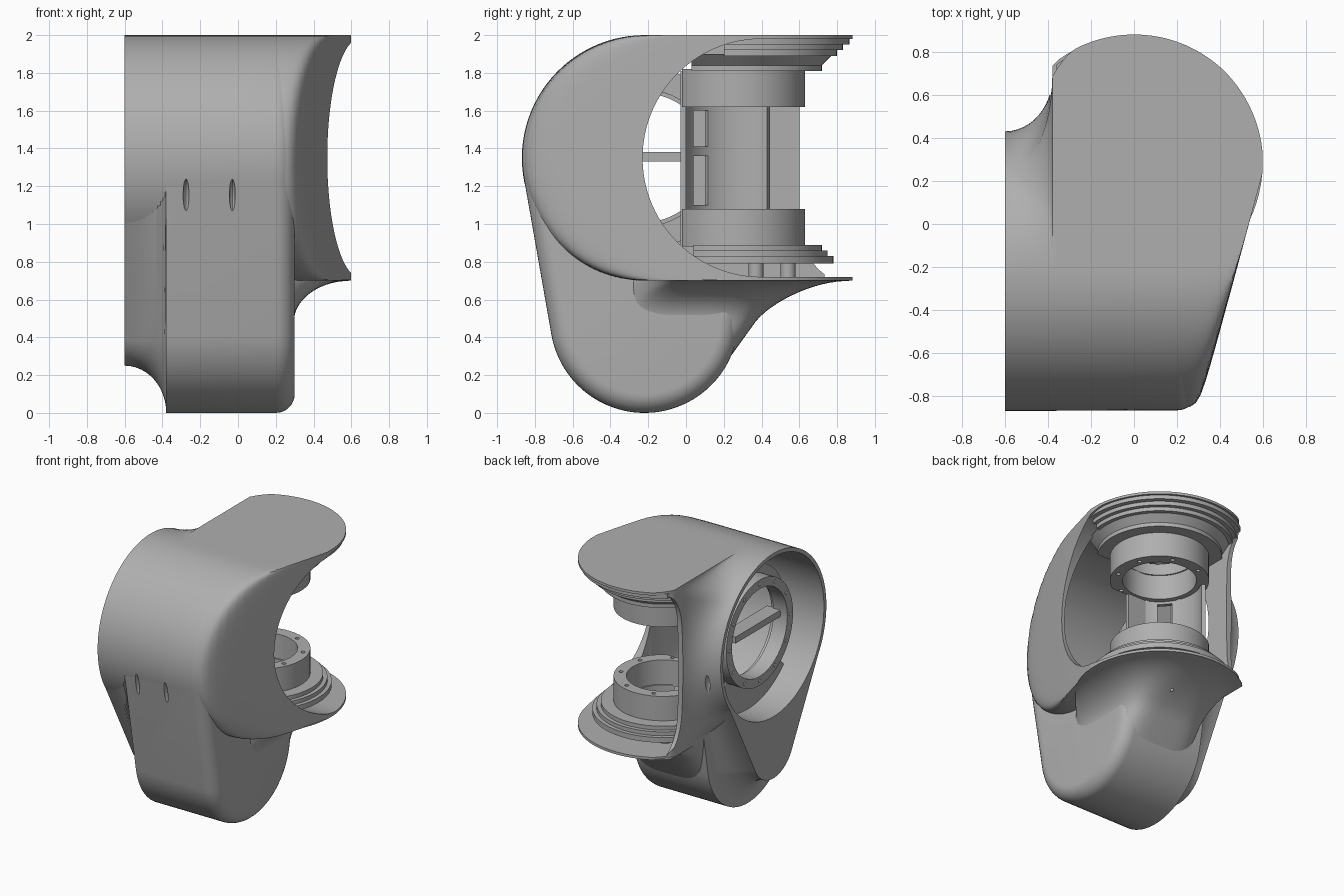
import bpy, bmesh
from math import sin, cos, pi, sqrt, asin, radians
from mathutils import Vector

if "Cube" in bpy.data.objects:
    bpy.data.objects.remove(bpy.data.objects["Cube"])

grey = bpy.data.materials.new("Plain grey")
grey.use_nodes = True
grey.diffuse_color = (0.43, 0.43, 0.43, 1)
grey.node_tree.nodes["Principled BSDF"].inputs["Base Color"].default_value = (0.43, 0.43, 0.43, 1)

Y0, Z0, R0 = -0.22, 1.35, 0.65      # horizontal joint axis and shell radius
JOINT_Y = 0.28                      # vertical joint axis
SIDE = -0.38                        # plane of the left wall


def add_mesh(name, bm):
    me = bpy.data.meshes.new(name)
    bm.to_mesh(me)
    bm.free()
    me.materials.append(grey)
    ob = bpy.data.objects.new(name, me)
    bpy.context.collection.objects.link(ob)
    return ob


def loft(name, rings, closed=False):
    """Skin a list of equal point rings; cap the ends unless closed."""
    bm = bmesh.new()
    vs = [[bm.verts.new(p) for p in ring] for ring in rings]
    pairs = list(zip(vs, vs[1:])) + ([(vs[-1], vs[0])] if closed else [])
    n = len(vs[0])
    for a, b in pairs:
        for i in range(n):
            j = (i + 1) % n
            bm.faces.new((a[i], a[j], b[j], b[i]))
    if not closed:
        bm.faces.new(vs[0])
        bm.faces.new(vs[-1])
    bmesh.ops.recalc_face_normals(bm, faces=bm.faces)
    return add_mesh(name, bm)


def revolve(name, profile, start=0, end=360, axis="z", steps=64):
    """Turn an (r, height) profile about one of the two joint axes."""
    full = end - start == 360
    rings = []
    for i in range(steps if full else steps + 1):
        a = radians(start + (end - start) * i / steps)
        if axis == "z":
            rings.append([(r * cos(a), JOINT_Y + r * sin(a), h) for r, h in profile])
        else:
            rings.append([(h, Y0 + r * cos(a), Z0 + r * sin(a)) for r, h in profile])
    return loft(name, rings, full)


def tube(name, inner, outer, low, high, **kw):
    return revolve(name, [(inner, low), (outer, low), (outer, high), (inner, high)], **kw)


def box(name, lo, hi):
    return loft(name, [[(x, lo[1], lo[2]), (x, hi[1], lo[2]), (x, hi[1], hi[2]), (x, lo[1], hi[2])]
                       for x in (lo[0], hi[0])])


def ellipsoid(name, centre, size):
    bm = bmesh.new()
    bmesh.ops.create_uvsphere(bm, u_segments=20, v_segments=12, radius=1)
    for v in bm.verts:
        v.co = Vector(centre) + v.co * Vector(size)
    return add_mesh(name, bm)


def cut(ob, cutters):
    bpy.context.view_layer.objects.active = ob
    for c in cutters:
        m = ob.modifiers.new("cut", "BOOLEAN")
        m.operation, m.solver, m.object = "DIFFERENCE", "EXACT", c
        bpy.ops.object.modifier_apply(modifier=m.name)


def trim(ob, point, normal):
    """Slice off and cap everything on the normal side of a plane."""
    bm = bmesh.new()
    bm.from_mesh(ob.data)
    geom = bm.verts[:] + bm.edges[:] + bm.faces[:]
    res = bmesh.ops.bisect_plane(bm, geom=geom, plane_co=point, plane_no=normal, clear_outer=True)
    edges = [e for e in res["geom_cut"] if isinstance(e, bmesh.types.BMEdge)]
    if edges:
        bmesh.ops.holes_fill(bm, edges=edges)
    bm.to_mesh(ob.data)
    bm.free()


def flare(t):
    return 1 - sqrt(max(0, 1 - t * t))


def shell_section(x, radius, square, back, shift=0.0):
    """Round front, square back, clipped by the slanting right side wall."""
    wall = -0.88 + (x - 0.3) * 3.75 + shift
    k = 0.12 * min(1, (0.62 - x) / 0.2)
    ring = []
    for i in range(96):
        a = 2 * pi * i / 96
        c, s = cos(a), sin(a)
        y, z = Y0 + radius * c, Z0 + radius * s
        if c > 0:
            m = max(c, abs(s))
            y += square * (Y0 + (back - Y0) * c / m - y)
            z += square * (Z0 + radius * s / m - z)
        y = 0.5 * (y + wall + sqrt((y - wall) ** 2 + k * k))
        ring.append((x, y, z))
    return ring


def plan_back(x):
    """Round fork outline with an eased left corner."""
    return JOINT_Y + sqrt(0.36 - x * x) - 0.06 * (max(0, -x - 0.26) / 0.12) ** 2


# Main housing: round left mouth flaring into the square fork
skirt = [sin(pi / 2 * i / 12) for i in range(13)]
rings = [shell_section(-0.6 + 0.22 * t, R0, flare(t), plan_back(SIDE)) for t in skirt]
a0 = asin(SIDE / 0.6)
for i in range(1, 49):
    x = 0.6 * sin(a0 + (1.5 - a0) * i / 48)
    rings.append(shell_section(x, R0, 1, plan_back(x)))
housing = loft("housing", rings)


# Lower lobe: hull of the big round and a smaller round beneath it
def lobe_section(x, big, small, low_z=0.5):
    tilt = asin((big - small) / (Z0 - low_z))
    ring = []
    for i in range(49):
        a = -tilt + (pi + 2 * tilt) * i / 48
        ring.append((x, Y0 + big * cos(a), Z0 + big * sin(a)))
    for i in range(49):
        a = pi + tilt + (pi - 2 * tilt) * i / 48
        ring.append((x, Y0 + small * cos(a), low_z + small * sin(a)))
    return ring


rings = [lobe_section(-0.6 + 0.22 * t, R0 - 0.003, 0.25 + 0.25 * flare(t)) for t in skirt]
for i in range(9):
    u = sin(pi / 2 * i / 8)
    rings.append(lobe_section(0.2 + 0.1 * u, R0 - 0.003 - 0.1 * flare(u), 0.5 - 0.1 * flare(u)))
lobe = loft("lower_lobe", rings)

# Sweeping fillet from the lobe up to the lower fork plate, fading to the front
rings = []
for j in range(25):
    z = 0.2 + 0.505 * sin(pi / 2 * j / 24)
    f = flare(min(1, max(0, (z - 0.48) / 0.22)))
    depth = 0.165 + 0.72 * (z - 0.2) - 0.5 * max(0, z - 0.5) ** 2
    ring = []
    for i in range(80):
        c, s = cos(2 * pi * i / 80), sin(2 * pi * i / 80)
        bx = (0.295 if c > 0 else -0.37) * sqrt(abs(c))
        by = (depth if s > 0 else -0.4) * sqrt(abs(s))
        px, py = max(SIDE, 0.598 * c), JOINT_Y + 0.598 * s
        g = f * min(1, max(0, (py + 0.32) / 0.3))
        ring.append((bx + (px - bx) * g, by + (py - by) * g, z))
    rings.append(ring)
fillet = loft("fork_fillet", rings)

# Cutters: hollow inside, fork opening, back edge of the left wall, slits
hollow = loft("hollow_cutter", [shell_section(x, 0.62, 0, 0, 0.1)
                                for x in [-0.7] + [0.03 * i for i in range(16)]])
arc = [(0.4 - 0.63 * sin(pi * i / 48), Z0 + 0.63 * cos(pi * i / 48)) for i in range(49)]
arc += [(1.2, Z0 - 0.63), (1.2, Z0 + 0.63)]
fork = loft("fork_cutter", [[(x, y, z) for y, z in arc] for x in (-0.35, 1)])
arc = [(0.6 + 0.15 * (i / 16) ** 6, Z0 + 0.63 * i / 16) for i in range(-16, 17)]
arc += [(1.2, Z0 + 0.63), (1.2, Z0 - 0.63)]
edge = loft("wall_cutter", [[(x, y, z) for y, z in arc] for x in (-0.5, -0.3)])
slits = [ellipsoid("slit_cutter", (x, -0.87, 1.14), (0.018, 0.06, 0.1)) for x in (-0.275, -0.03)]
slits.append(ellipsoid("slit_cutter", (-0.5, 0.46, 1.2), (0.015, 0.04, 0.08)))
holes = [ellipsoid("hole_cutter", (x, y, 0.63), (0.025, 0.03, 0.04)) for x, y in ((0.27, 0.4), (0.08, 0.5))]
cut(housing, [hollow, fork, edge] + slits)
cut(lobe, [hollow, fork] + slits)
cut(fillet, holes)
for c in [hollow, fork, edge] + slits + holes:
    bpy.data.objects.remove(c)

# Vertical joint: stepped flanges clipped to the back, and two bearing rings
flanges = [
    ("lower_flange", [(0.25, 0.79), (0.5, 0.79), (0.5, 0.83), (0.47, 0.83), (0.47, 0.86),
                      (0.44, 0.86), (0.44, 0.89), (0.25, 0.89)], 0.04),
    ("upper_flange", [(0.25, 1.81), (0.44, 1.81), (0.44, 1.84), (0.5, 1.9), (0.25, 1.9)], 0.03),
    ("upper_cap", [(0.1, 1.89), (0.52, 1.89), (0.52, 1.92), (0.55, 1.92), (0.55, 1.95),
                   (0.585, 1.95), (0.585, 1.985), (0.1, 1.985)], 0.2)]
for name, profile, front in flanges:
    ob = revolve(name, profile, steps=96)
    trim(ob, (0, front, 0), (0, -1, 0))
    trim(ob, (-0.36, 0, 0), (-1, 0, 0))
for name, low, face in (("lower_bearing_ring", 0.88, 1.08), ("upper_bearing_ring", 1.62, 1.62)):
    ring = tube(name, 0.26, 0.35, low, low + 0.2)
    bolts = []
    for i in range(8):
        a = pi / 4 * (i + 0.5)
        bolts.append(ellipsoid("bolt_cutter", (0.305 * cos(a), JOINT_Y + 0.305 * sin(a), face),
                               (0.015, 0.015, 0.04)))
    cut(ring, bolts)
    trim(ring, (0, -0.02, 0), (0, -1, 0))
    for b in bolts:
        bpy.data.objects.remove(b)
for x, y in ((0.3, 0.37), (0.2, 0.54), (-0.2, 0.54)):
    loft("support_pin", [[(x + 0.04 * cos(pi * i / 8), y + 0.04 * sin(pi * i / 8), z) for i in range(16)]
                         for z in (0.71, 0.8)])

# Curved frame between the bearing rings, with two windows
tube("frame_wall", 0.3, 0.33, 1.06, 1.64, start=150, end=213, steps=16)
tube("frame_post", 0.3, 0.33, 1.06, 1.64, start=233, end=250, steps=6)
for low, high in ((1.06, 1.1), (1.36, 1.41), (1.6, 1.64)):
    tube("frame_rail", 0.3, 0.33, low, high, start=212, end=234, steps=8)
box("frame_plate", (-0.36, -0.03, 0.88), (0.05, 0.0, 1.81))
box("frame_backing", (-0.37, -0.03, 1.03), (-0.34, 0.14, 1.67))

# Horizontal joint: ring, backing flange, lower bracket, cross bar and bolts
tube("side_ring", 0.34, 0.41, -0.48, -0.36, axis="x")
backing = tube("side_backing", 0.36, 0.48, -0.37, -0.33, axis="x")
trim(backing, (0, 0, 0), (0, 1, 0))
tube("side_bracket", 0.38, 0.62, -0.38, -0.34, axis="x", start=225, end=310, steps=24)
box("cross_bar", (-0.42, -0.57, 1.33), (-0.3, -0.01, 1.38))
for i in range(12):
    a = pi / 6 * i
    ellipsoid("side_bolt", (-0.48, Y0 + 0.375 * cos(a), Z0 + 0.375 * sin(a)), (0.006, 0.013, 0.013))

# Smooth shading with sharp edges kept
bpy.ops.object.select_all(action="DESELECT")
for ob in bpy.context.scene.objects:
    if ob.type == "MESH":
        ob.select_set(True)
        bpy.context.view_layer.objects.active = ob
bpy.ops.object.shade_smooth_by_angle(angle=radians(32))
